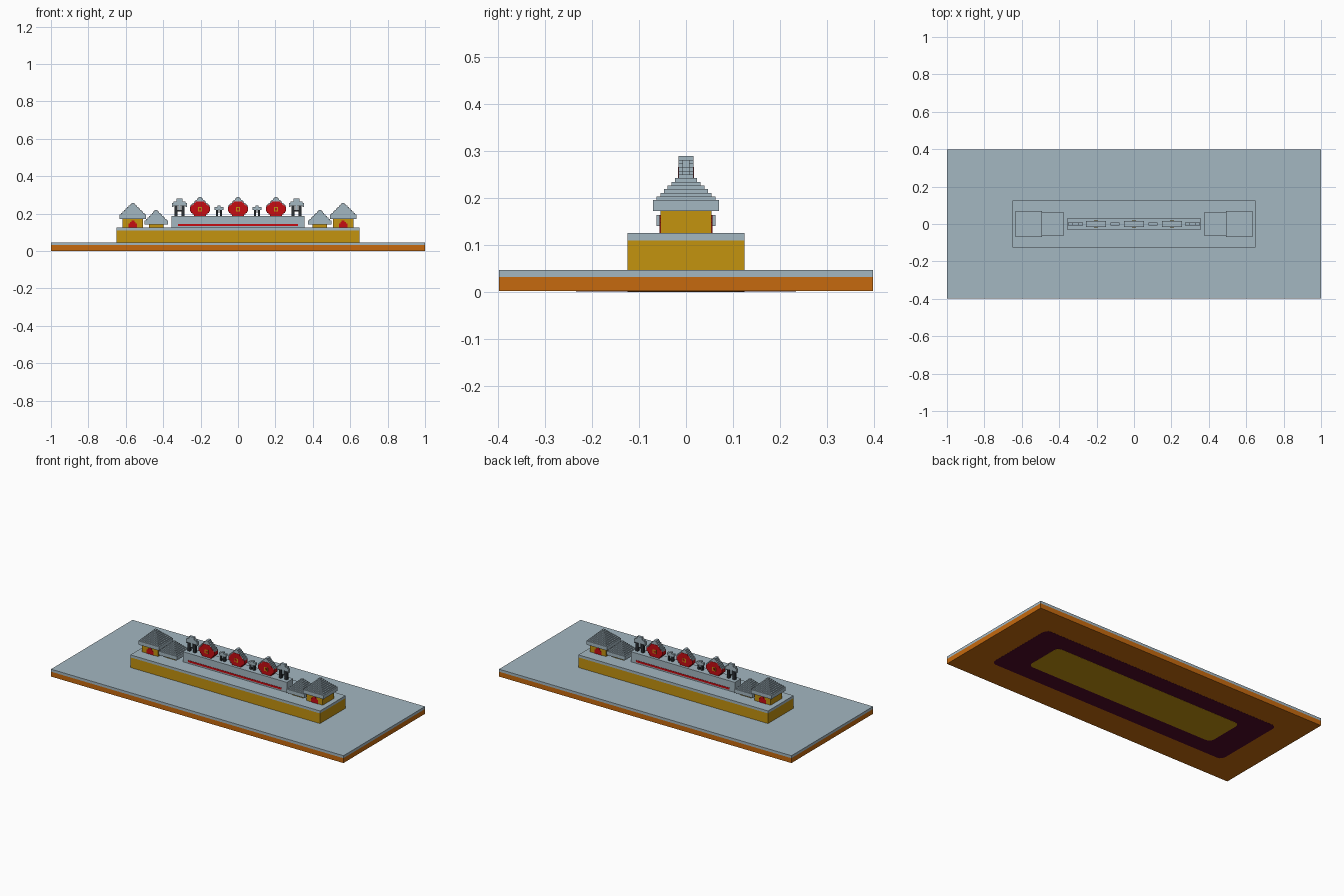
import bpy, bmesh, math
from mathutils import Vector

if "Cube" in bpy.data.objects:
    bpy.data.objects.remove(bpy.data.objects["Cube"])

U = 1 / 128          # block unit
E = 0.2              # plate thickness in blocks


def lin(c):
    c /= 255
    return c / 12.92 if c <= 0.04045 else ((c + 0.055) / 1.055) ** 2.4


def material(name, r, g, b):
    m = bpy.data.materials.new(name)
    col = (lin(r), lin(g), lin(b), 1)
    m.use_nodes = True
    m.diffuse_color = col
    m.node_tree.nodes["Principled BSDF"].inputs["Base Color"].default_value = col
    return m


GREY = material("blue grey", 164, 183, 193)
ORANGE = material("orange", 198, 106, 14)
GOLD = material("gold", 196, 147, 15)
RED = material("red", 198, 12, 18)
DARK = material("charcoal", 42, 46, 50)
PURPLE = material("dark purple", 80, 11, 41)


def finish(name, bm, mat):
    me = bpy.data.meshes.new(name)
    bm.to_mesh(me)
    bm.free()
    me.materials.append(mat)
    ob = bpy.data.objects.new(name, me)
    bpy.context.collection.objects.link(ob)
    return ob


def boxes(name, mat, items):
    """Boxes in block units: (centre x, half x, centre y, half y, z0, z1)."""
    bm = bmesh.new()
    for cx, hx, cy, hy, z0, z1 in items:
        vs = bmesh.ops.create_cube(bm, size=2)["verts"]
        for v in vs:
            v.co = Vector((cx + v.co.x * hx, cy + v.co.y * hy,
                           (z0 + z1) / 2 + v.co.z * (z1 - z0) / 2)) * U
    return finish(name, bm, mat)


def rounded_plate(name, mat, hx, hy, r, z0, z1):
    """Flat plate with rounded corners, in block units."""
    bm = bmesh.new()
    ring = []
    for i in range(16):
        q = i // 4
        a = math.radians(q * 90 + (i % 4) * 30)
        sx = 1 if q in (0, 3) else -1
        sy = 1 if q < 2 else -1
        ring.append(bm.verts.new(Vector((sx * (hx - r) + r * math.cos(a),
                                         sy * (hy - r) + r * math.sin(a), z0)) * U))
    face = bm.faces.new(ring)
    top = bmesh.ops.extrude_face_region(bm, geom=[face])["geom"]
    for v in top:
        if isinstance(v, bmesh.types.BMVert):
            v.co.z = z1 * U
    bmesh.ops.recalc_face_normals(bm, faces=bm.faces)
    return finish(name, bm, mat)


# Ground slab with its coloured underside
rounded_plate("underside_gold", GOLD, 83, 16, 4, 0, 0.15)
rounded_plate("underside_purple", PURPLE, 105, 30, 4, 0.08, 0.3)
boxes("slab_body", ORANGE, [(0, 128, 0, 51, 0.16, 4)])
boxes("slab_top", GREY, [(0, 128, 0, 51, 4, 6)])

# Platform
boxes("platform_body", GOLD, [(0, 83, 0, 16, 6, 14)])
boxes("platform_top", GREY, [(0, 83, 0, 16, 14, 16)])

# Central wall with a red stripe on both faces
boxes("wall", GREY, [(0, 45.5, 0, 4, 16, 24)])
boxes("wall_stripe", RED, [(0, 41, s * 4, E, 17, 18.5) for s in (-1, 1)])


def pavilion(side, size, cx, body, eave, z_eave, door):
    """Square house with a thick eave and a stepped pyramid roof."""
    name = f"{side}_{size}_pavilion"
    boxes(name + "_body", GOLD, [(cx, body, 0, body, 16, z_eave)])
    z = z_eave + 3
    roof = [(cx, eave, 0, eave, z_eave, z)]
    roof += [(cx, eave - 1 - i, 0, eave - 1 - i, z + i, z + i + 1) for i in range(eave - 1)]
    boxes(name + "_roof", GREY, roof)
    if door:
        rows = [(3, 16, 19), (2, 19, 20), (1, 20, 21)]
        boxes(name + "_doors", RED, [(cx, h, s * body, E, a, b)
                                     for s in (-1, 1) for h, a, b in rows])


for side, s in (("left", 1), ("right", -1)):
    pavilion(side, "large", s * 72, 7, 9, 22, True)
    pavilion(side, "small", s * 56, 5, 8, 18, False)


def disc_ornament(name, cx):
    """Red medallion under a stepped grey gable."""
    boxes(name + "_medallion", RED,
          [(cx, h, 0, 2, a, b) for h, a, b in ((4, 24, 25), (5, 25, 26), (6, 26, 27), (7, 27, 30))])
    boxes(name + "_gable", GREY, [(cx, 7 - i, 0, 2, 30 + i, 31 + i) for i in range(7)])
    boxes(name + "_medallion_top", RED,
          [(cx, 6 - i, s * 2, E, 30 + i, 31 + i) for s in (-1, 1) for i in range(4)])
    boxes(name + "_square", GOLD, [(cx, 1.5, s * 2, 1.5 * E, 27, 30) for s in (-1, 1)])
    boxes(name + "_square_centre", RED, [(cx, 0.8, s * 2, 2 * E, 27.7, 29.3) for s in (-1, 1)])


for name, x in (("left_disc", 26), ("middle_disc", 0), ("right_disc", -26)):
    disc_ornament(name, x)

# Small finials standing between and beside the discs
for side, s in (("left", 1), ("right", -1)):
    x = s * 40
    boxes(side + "_large_finial_cap", GREY,
          [(x, 2, 0, 1, 34, 36), (x, 4, 0, 1, 33, 34), (x, 5, 0, 1, 31, 33),
           (x - 4.5, 0.5, 0, 1, 30, 31), (x + 4.5, 0.5, 0, 1, 30, 31),
           (x, 0.8, 0, 0.9, 28, 31)])
    boxes(side + "_large_finial_legs", DARK,
          [(x + d, 1, 0, 1, 24, 31) for d in (-2.5, 2.5)] + [(x, 1.5, 0, 0.8, 27, 28)])
    x = s * 13
    boxes(side + "_small_finial_cap", GREY,
          [(x, 1, 0, 1, 30, 31), (x, 3, 0, 1, 28, 30), (x, 0.5, 0, 0.9, 26, 28)])
    boxes(side + "_small_finial_legs", DARK,
          [(x + d, 0.8, 0, 1, 24, 28) for d in (-1.4, 1.4)])
